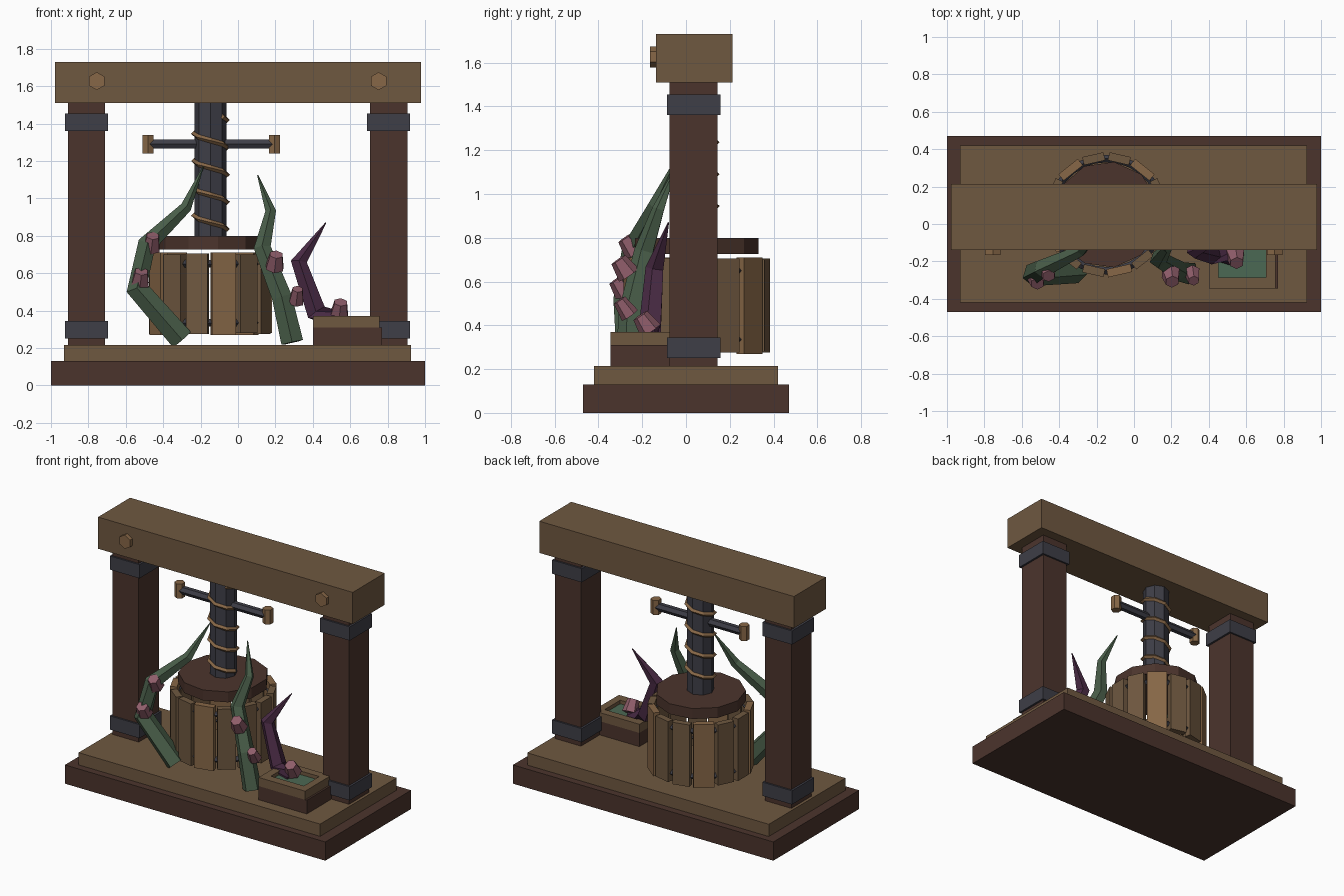
import bpy, bmesh, math
from mathutils import Vector, Matrix

if "Cube" in bpy.data.objects:
    bpy.data.objects.remove(bpy.data.objects["Cube"])


def mat(name, hexcol):
    lin = []
    for i in (0, 2, 4):
        c = int(hexcol[i:i + 2], 16) / 255
        lin.append(c / 12.92 if c <= 0.04045 else ((c + 0.055) / 1.055) ** 2.4)
    m = bpy.data.materials.new(name)
    m.diffuse_color = (*lin, 1)
    m.use_nodes = True
    m.node_tree.nodes["Principled BSDF"].inputs["Base Color"].default_value = m.diffuse_color
    return m


WOOD = mat("brown wood", "6f5840")
DARK = mat("dark wood", "4b342c")
LIGHT = mat("light wood", "876747")
METAL = mat("dark iron", "3e3e47")
GREEN = mat("vine green", "4a5f4a")
PURPLE = mat("vine purple", "4a2b45")
PINK = mat("bud pink", "8f5d6a")
LIQUID = mat("liquid green", "4b6853")


def finish(name, bm, material):
    bmesh.ops.recalc_face_normals(bm, faces=bm.faces)
    me = bpy.data.meshes.new(name)
    bm.to_mesh(me)
    bm.free()
    me.materials.append(material)
    ob = bpy.data.objects.new(name, me)
    bpy.context.collection.objects.link(ob)
    return ob


def box(name, x, y, z, material, matrix=Matrix()):
    """Box from (min, max) ranges."""
    bm = bmesh.new()
    bmesh.ops.create_cube(bm, size=1)
    for v in bm.verts:
        v.co = matrix @ Vector([(r[0] + r[1]) / 2 + c * (r[1] - r[0])
                                for r, c in zip((x, y, z), v.co)])
    return finish(name, bm, material)


def prism(name, center, axis, r1, r2, depth, sides, material, turn=0):
    """Prism or frustum along an axis."""
    bm = bmesh.new()
    bmesh.ops.create_cone(bm, cap_ends=True, segments=sides, radius1=r1, radius2=r2, depth=depth)
    rot = Vector((0, 0, 1)).rotation_difference(Vector(axis)).to_matrix().to_4x4()
    bm.transform(Matrix.Translation(center) @ rot @ Matrix.Rotation(turn, 4, 'Z'))
    return finish(name, bm, material)


def tube(name, pts, radii, sides, material, closed=False):
    """Faceted tube through points with a radius at each point."""
    bm = bmesh.new()
    pts = [Vector(p) for p in pts]
    n = len(pts)
    rings = []
    for i, p in enumerate(pts):
        a = pts[(i - 1) % n] if closed else pts[max(i - 1, 0)]
        b = pts[(i + 1) % n] if closed else pts[min(i + 1, n - 1)]
        t = (b - a).normalized()
        up = Vector((0, 0, 1)) if abs(t.z) < 0.5 else Vector((0, -1, 0))
        u = (up - t * up.dot(t)).normalized()
        w = t.cross(u)
        rings.append([bm.verts.new(p + radii[i] * (u * math.cos(k * math.tau / sides)
                                                   + w * math.sin(k * math.tau / sides)))
                      for k in range(sides)])
    for i in range(n if closed else n - 1):
        r, s = rings[i], rings[(i + 1) % n]
        for k in range(sides):
            bm.faces.new((r[k], r[(k + 1) % sides], s[(k + 1) % sides], s[k]))
    if not closed:
        bm.faces.new(rings[0])
        bm.faces.new(rings[-1])
    return finish(name, bm, material)


# Base
box("base_plinth", (-1, 1), (-0.47, 0.47), (0, 0.13), DARK)
box("base_deck", (-0.93, 0.925), (-0.42, 0.42), (0.13, 0.215), WOOD)

# Posts with iron bands and bolts
for side, x in (("left", -0.81), ("right", 0.805)):
    box(side + "_post", (x - 0.1, x + 0.1), (-0.075, 0.145), (0.215, 1.52), DARK)
    for label, z in (("lower", 0.25), ("upper", 1.36)):
        box(f"{side}_{label}_band", (x - 0.114, x + 0.114), (-0.087, 0.157), (z, z + 0.095), METAL)
for side, x in (("left", -0.755), ("right", 0.752)):
    prism(side + "_bolt", (x, -0.145, 1.627), (0, -1, 0), 0.048, 0.048, 0.04, 6, LIGHT)
box("top_beam", (-0.978, 0.978), (-0.138, 0.213), (1.51, 1.73), WOOD)

# Screw, thread and handle
CX, CY = -0.147, 0.05
prism("press_screw", (CX, CY, 1.165), (0, 0, 1), 0.086, 0.086, 0.73, 8, METAL)
steps = 34
coil = []
for i in range(steps):
    t = i / 8
    a = -math.tau * t
    coil.append((CX + 0.09 * math.cos(a), CY + 0.09 * math.sin(a), 0.835 + 0.146 * t))
tube("screw_thread", coil, [0.014] * steps, 4, LIGHT)
prism("handle_bar", (CX, CY, 1.29), (1, 0, 0), 0.028, 0.028, 0.68, 6, METAL)
for side, x in (("left", -0.482), ("right", 0.195)):
    prism(side + "_handle_grip", (x, CY, 1.29), (0, 0, 1), 0.034, 0.034, 0.1, 6, LIGHT)

# Press plate and slatted basket
prism("press_plate", (CX, CY, 0.762), (0, 0, 1), 0.285, 0.285, 0.072, 11, DARK, math.pi / 2)
for i in range(14):
    place = Matrix.Translation((CX, CY, 0)) @ Matrix.Rotation(i * math.tau / 14, 4, 'Z')
    light = i % 3 == 2
    w = 0.066 if light else 0.058
    dz = 0.005 * (i % 3 - 1)
    box(f"basket_stave_{i}", (0.285, 0.329), (-w, w), (0.275 - dz, 0.705 + dz),
        LIGHT if light else WOOD, place)
for label, z in (("lower", 0.335), ("upper", 0.65)):
    ring = [(CX + 0.3 * math.cos(k * math.tau / 28), CY + 0.3 * math.sin(k * math.tau / 28), z)
            for k in range(28)]
    tube(label + "_hoop", ring, [0.02] * 28, 4, METAL, closed=True)

# Collecting tray
box("tray_base", (0.4, 0.77), (-0.345, -0.06), (0.215, 0.31), DARK)
for label, x, y in (("front", (0.4, 0.757), (-0.345, -0.285)), ("back", (0.4, 0.757), (-0.115, -0.06)),
                    ("left", (0.4, 0.452), (-0.285, -0.115)), ("right", (0.705, 0.757), (-0.285, -0.115))):
    box(f"tray_{label}_rim", x, y, (0.31, 0.37), WOOD)
box("tray_liquid", (0.452, 0.705), (-0.285, -0.115), (0.31, 0.345), LIQUID)

# Creeping vines
tube("left_vine", [(-0.3, -0.25, 0.245), (-0.54, -0.27, 0.52), (-0.49, -0.24, 0.75),
                   (-0.28, -0.14, 0.95), (-0.185, -0.04, 1.17)],
     [0.066, 0.062, 0.052, 0.032, 0.003], 5, GREEN)
tube("middle_vine", [(0.29, -0.26, 0.23), (0.235, -0.25, 0.47), (0.13, -0.19, 0.735),
                     (0.175, -0.125, 0.93), (0.105, -0.045, 1.125)],
     [0.062, 0.056, 0.048, 0.03, 0.003], 5, GREEN)
tube("purple_vine", [(0.54, -0.18, 0.345), (0.42, -0.16, 0.39), (0.325, -0.14, 0.66), (0.47, -0.08, 0.87)],
     [0.05, 0.056, 0.045, 0.003], 5, PURPLE)

# Vine buds
for i, (p, r) in enumerate((((-0.46, -0.255, 0.765), 0.052), ((-0.52, -0.295, 0.575), 0.054),
                            ((0.2, -0.285, 0.665), 0.054), ((0.315, -0.28, 0.48), 0.044),
                            ((0.545, -0.185, 0.41), 0.054))):
    prism(f"vine_bud_{i}", p, (0.1, -0.55, 0.8), r, r * 0.7, 0.085, 6, PINK)
